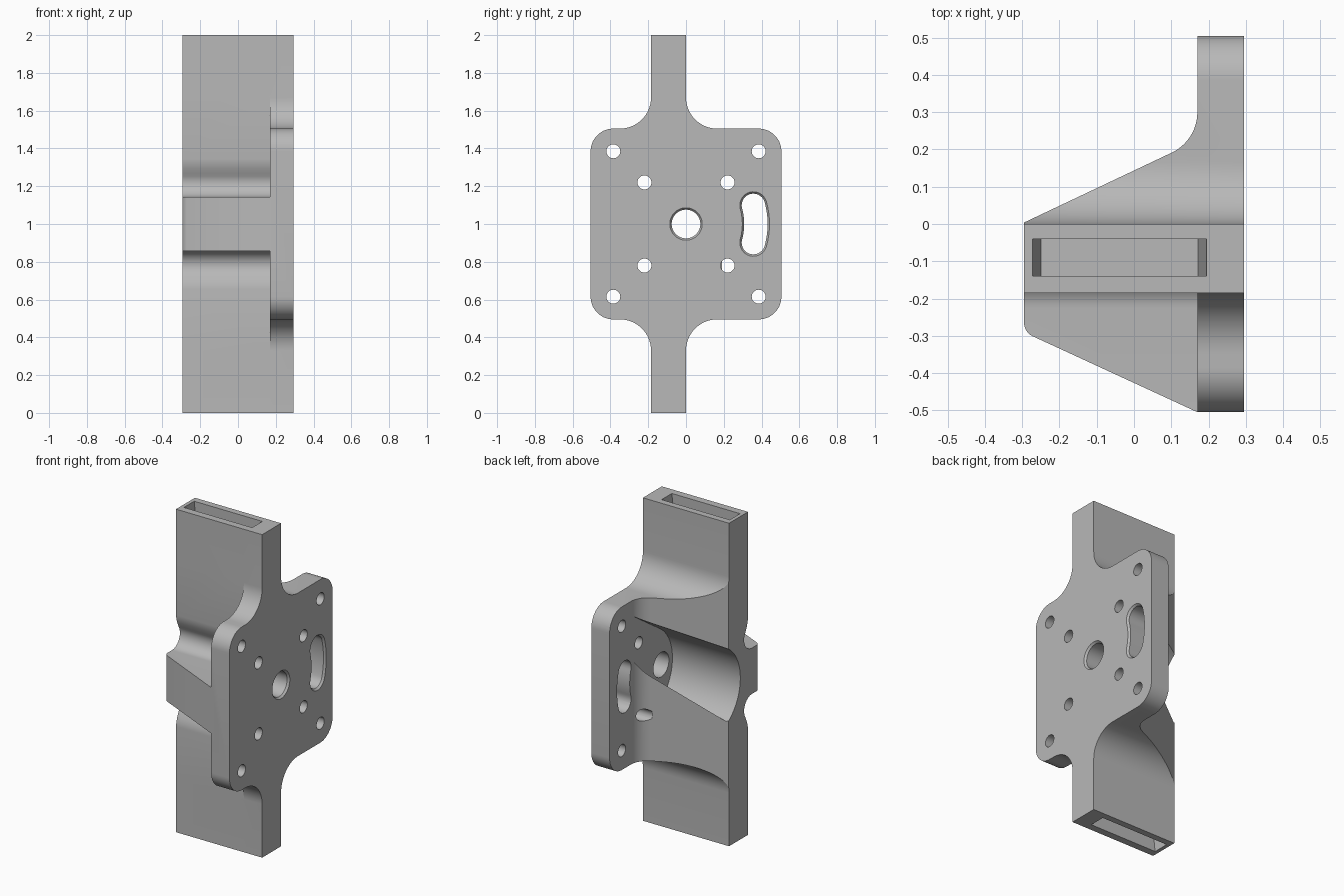
import bpy, bmesh, math

if "Cube" in bpy.data.objects:
    bpy.data.objects.remove(bpy.data.objects["Cube"], do_unlink=True)

# Main dimensions
BACK_X, FACE_X = -0.295, 0.295     # extent of the bar across x
PLATE_X = 0.17                     # rear side of the mounting plate
BAR_Y = -0.185                     # front side of the bar
MID = 1.0                          # height of the bracket centre

grey = bpy.data.materials.new("plain_grey")
grey.use_nodes = True
colour = (0.48, 0.48, 0.48, 1)
grey.diffuse_color = colour
grey.node_tree.nodes["Principled BSDF"].inputs["Base Color"].default_value = colour


def arc(cx, cy, r, start, end, n=14):
    angles = [math.radians(start + (end - start) * i / n) for i in range(n + 1)]
    return [(cx + r * math.cos(a), cy + r * math.sin(a)) for a in angles]


def mirrored(points):
    """Close an upper outline with its reflection below the centre."""
    return points + [(y, -h) for y, h in reversed(points)]


def loft(name, rings):
    """Solid through a sequence of matching closed rings."""
    bm = bmesh.new()
    loops = [[bm.verts.new(p) for p in ring] for ring in rings]
    bm.faces.new(loops[0])
    bm.faces.new(loops[-1])
    n = len(loops[0])
    for a, b in zip(loops, loops[1:]):
        for i in range(n):
            j = (i + 1) % n
            bm.faces.new((a[i], a[j], b[j], b[i]))
    bmesh.ops.recalc_face_normals(bm, faces=bm.faces)
    mesh = bpy.data.meshes.new(name)
    bm.to_mesh(mesh)
    bm.free()
    mesh.materials.append(grey)
    ob = bpy.data.objects.new(name, mesh)
    bpy.context.collection.objects.link(ob)
    return ob


def along_x(name, sections):
    """Loft of (x, outline) sections, outlines given as (y, height from centre)."""
    return loft(name, [[(x, y, MID + h) for y, h in pts] for x, pts in sections])


def combine(target, tool, operation="DIFFERENCE"):
    mod = target.modifiers.new(tool.name, "BOOLEAN")
    mod.operation = operation
    mod.solver = "EXACT"
    mod.object = tool
    bpy.ops.object.select_all(action="DESELECT")
    target.select_set(True)
    bpy.context.view_layer.objects.active = target
    bpy.ops.object.modifier_apply(modifier=mod.name)
    bpy.data.objects.remove(tool, do_unlink=True)


# Bar and plate silhouette, extruded across
upper = (arc(-0.385, 0.385, 0.12, 180, 90)
         + arc(-0.35, 0.67, 0.165, -90, 0)
         + [(BAR_Y, 1), (0, 1)]
         + arc(0.165, 0.67, 0.165, 180, 270)
         + arc(0.385, 0.385, 0.12, 90, 0))
silhouette = mirrored(upper)
bracket = along_x("motor_bracket", [(-0.5, silhouette), (0.5, silhouette)])

# Plan outline with the sloping gusset behind and the sloping rib in front
plan = ([(FACE_X, -0.6), (FACE_X, 0.6), (PLATE_X, 0.6)]
        + arc(0.05, 0.3, 0.12, 0, -65)
        + [(BACK_X, 0.004)]
        + arc(-0.255, -0.265, 0.04, 180, 245, 8)
        + [(PLATE_X, -0.505), (PLATE_X, -0.6)])
combine(bracket, loft("plan_cutter", [[(x, y, z) for x, y in plan] for z in (-0.2, 2.2)]),
        "INTERSECT")

# Rounded V-shaped pocket behind the plate
nose = arc(0.163, 0, 0.273, 180, 124, 20)
pocket = mirrored([(0.7, 0.69)] + nose[:0:-1] + nose[:1])[:-1]
pocket = [p for i, p in enumerate(pocket) if i == 0 or math.dist(p, pocket[i - 1]) > 0.001]
combine(bracket, along_x("pocket_cutter", [(-0.5, pocket), (PLATE_X, pocket)]))

# Space above and below the front rib, with a rounded screw clearance groove
clearance = ([(-0.7, 1.2), (BAR_Y, 1.2), (BAR_Y, 0.345), (-0.182, 0.32),
              (-0.174, 0.295), (-0.162, 0.268)]
             + arc(-0.225, 0.22, 0.078, 25, -90)
             + [(-0.7, 0.142)])
for side in (1, -1):
    pts = [(y, side * h) for y, h in clearance]
    combine(bracket, along_x("clearance_cutter", [(-0.5, pts), (PLATE_X, pts)]))


# Shaft hole and curved slot, both with a small chamfer on the plate face
def circle(y, h, r, n=40):
    return arc(y, h, r, 0, 360, n)[:-1]


def curved_slot(half_width, radius=0.37, sweep=15.5):
    ends = [(radius * math.cos(math.radians(s * sweep)),
             radius * math.sin(math.radians(s * sweep))) for s in (1, -1)]
    return (arc(0, 0, radius + half_width, -sweep, sweep)
            + arc(*ends[0], half_width, sweep, sweep + 180)[1:]
            + arc(0, 0, radius - half_width, sweep, -sweep)[1:]
            + arc(*ends[1], half_width, 180 - sweep, 360 - sweep)[1:-1])


for name, inner, outer in (
        ("shaft_cutter", circle(0, 0, 0.076), circle(0, 0, 0.086)),
        ("slot_cutter", curved_slot(0.062), curved_slot(0.072))):
    combine(bracket, along_x(name, [(0.1, inner), (FACE_X - 0.012, inner),
                                    (FACE_X, outer), (0.4, outer)]))

# Screw holes in two squares
for reach in (0.22, 0.385):
    for sy in (1, -1):
        for sz in (1, -1):
            ring = circle(sy * reach, sz * reach, 0.037, 28)
            combine(bracket, along_x("screw_cutter", [(0.1, ring), (0.4, ring)]))


# Tapered blind slots in the two bar ends
def slot_ring(x0, x1, z):
    return [(x0, -0.14, z), (x1, -0.14, z), (x1, -0.04, z), (x0, -0.04, z)]


for end, inward in ((2, -1), (0, 1)):
    combine(bracket, loft("end_slot_cutter", [
        slot_ring(-0.272, 0.195, end - inward * 0.1),
        slot_ring(-0.272, 0.195, end),
        slot_ring(-0.25, 0.172, end + inward * 0.2)]))

# Smooth the rounded surfaces while keeping the edges crisp
bpy.ops.object.select_all(action="DESELECT")
bracket.select_set(True)
bpy.context.view_layer.objects.active = bracket
bpy.ops.object.shade_smooth_by_angle(angle=math.radians(25))
